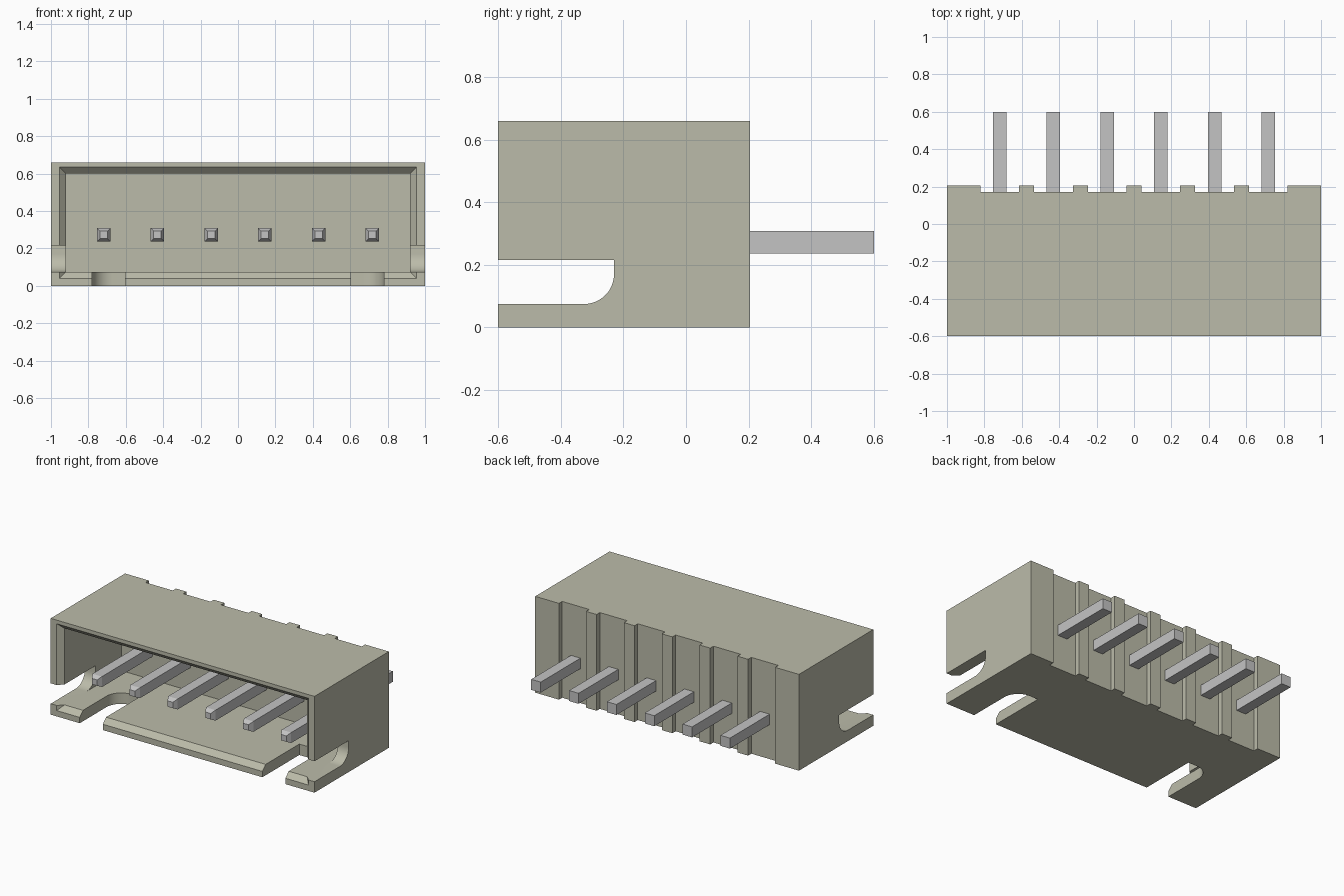
import bpy, bmesh, math

cube = bpy.data.objects.get("Cube")
if cube:
    bpy.data.objects.remove(cube, do_unlink=True)


def material(name, rgb):
    m = bpy.data.materials.new(name)
    m.use_nodes = True
    m.diffuse_color = (*rgb, 1)
    m.node_tree.nodes["Principled BSDF"].inputs["Base Color"].default_value = (*rgb, 1)
    return m


PLASTIC = material("beige plastic", (0.50, 0.50, 0.40))
METAL = material("grey metal", (0.55, 0.55, 0.55))


def loft(name, rings, mat):
    """Closed solid through a series of matching point rings."""
    bm = bmesh.new()
    loops = [[bm.verts.new(p) for p in ring] for ring in rings]
    n = len(loops[0])
    for a, b in zip(loops, loops[1:]):
        for i in range(n):
            j = (i + 1) % n
            bm.faces.new((a[i], a[j], b[j], b[i]))
    bm.faces.new(loops[0])
    bm.faces.new(loops[-1])
    bmesh.ops.recalc_face_normals(bm, faces=bm.faces)
    mesh = bpy.data.meshes.new(name)
    bm.to_mesh(mesh)
    bm.free()
    mesh.materials.append(mat)
    obj = bpy.data.objects.new(name, mesh)
    bpy.context.collection.objects.link(obj)
    return obj


def rect_y(y, x, z, hx, hz):
    return [(x + sx * hx, y, z + sz * hz) for sx, sz in ((-1, -1), (1, -1), (1, 1), (-1, 1))]


def slot_outline(near, far, end, r):
    """Slot open at the front, with one rounded end corner on the near side."""
    arc = [(end - r + r * math.sin(t), near + math.copysign(r, far - near) * (1 - math.cos(t)))
           for t in (i * math.pi / 24 for i in range(13))]
    return [(-0.7, near)] + arc + [(end, far), (-0.7, far)]


PITCH = 0.287
FRONT, BACK, RECESS, HEIGHT = -0.60, 0.205, 0.17, 0.66

# Housing: plan outline with a recessed, ribbed back
outline = [(-1, FRONT), (1, FRONT), (1, BACK), (0.82, BACK), (0.82, RECESS)]
for i in range(2, -3, -1):
    c = i * PITCH
    outline += [(c + 0.04, RECESS), (c + 0.04, BACK), (c - 0.04, BACK), (c - 0.04, RECESS)]
outline += [(-0.82, RECESS), (-0.82, BACK), (-1, BACK)]
housing = loft("housing", [[(x, y, z) for x, y in outline] for z in (0, HEIGHT)], PLASTIC)

# Mating cavity with a chamfered mouth
cutters = [loft("cavity_cutter", [
    rect_y(FRONT - 0.035, 0, 0.3375, 0.99, 0.3325),
    rect_y(FRONT + 0.035, 0, 0.3375, 0.92, 0.2625),
    rect_y(0.05, 0, 0.3375, 0.92, 0.2625)], PLASTIC)]

# Side wall slots and floor notches, mirrored left and right
side_slot = slot_outline(0.075, 0.215, -0.23, 0.095)
floor_notch = slot_outline(0.78, 0.605, -0.20, 0.11)
for s in (1, -1):
    cutters.append(loft("side_slot_cutter",
                        [[(s * x, y, z) for y, z in side_slot] for x in (0.90, 1.1)], PLASTIC))
    cutters.append(loft("floor_notch_cutter",
                        [[(s * x, y, z) for y, x in floor_notch] for z in (-0.1, 0.15)], PLASTIC))

bpy.ops.object.select_all(action='DESELECT')
bpy.context.view_layer.objects.active = housing
housing.select_set(True)
for c in cutters:
    c.hide_render = True
    mod = housing.modifiers.new("cut", 'BOOLEAN')
    mod.operation = 'DIFFERENCE'
    mod.solver = 'EXACT'
    mod.object = c
    bpy.ops.object.modifier_apply(modifier=mod.name)
    bpy.data.objects.remove(c, do_unlink=True)
bpy.ops.object.shade_smooth_by_angle(angle=math.radians(25))

# Contact pins with tapered front tips
for i in range(6):
    x = (i - 2.5) * PITCH
    loft(f"pin_{i + 1}", [
        rect_y(-0.53, x, 0.272, 0.02, 0.02),
        rect_y(-0.50, x, 0.272, 0.036, 0.036),
        rect_y(0.60, x, 0.272, 0.036, 0.036)], METAL)
